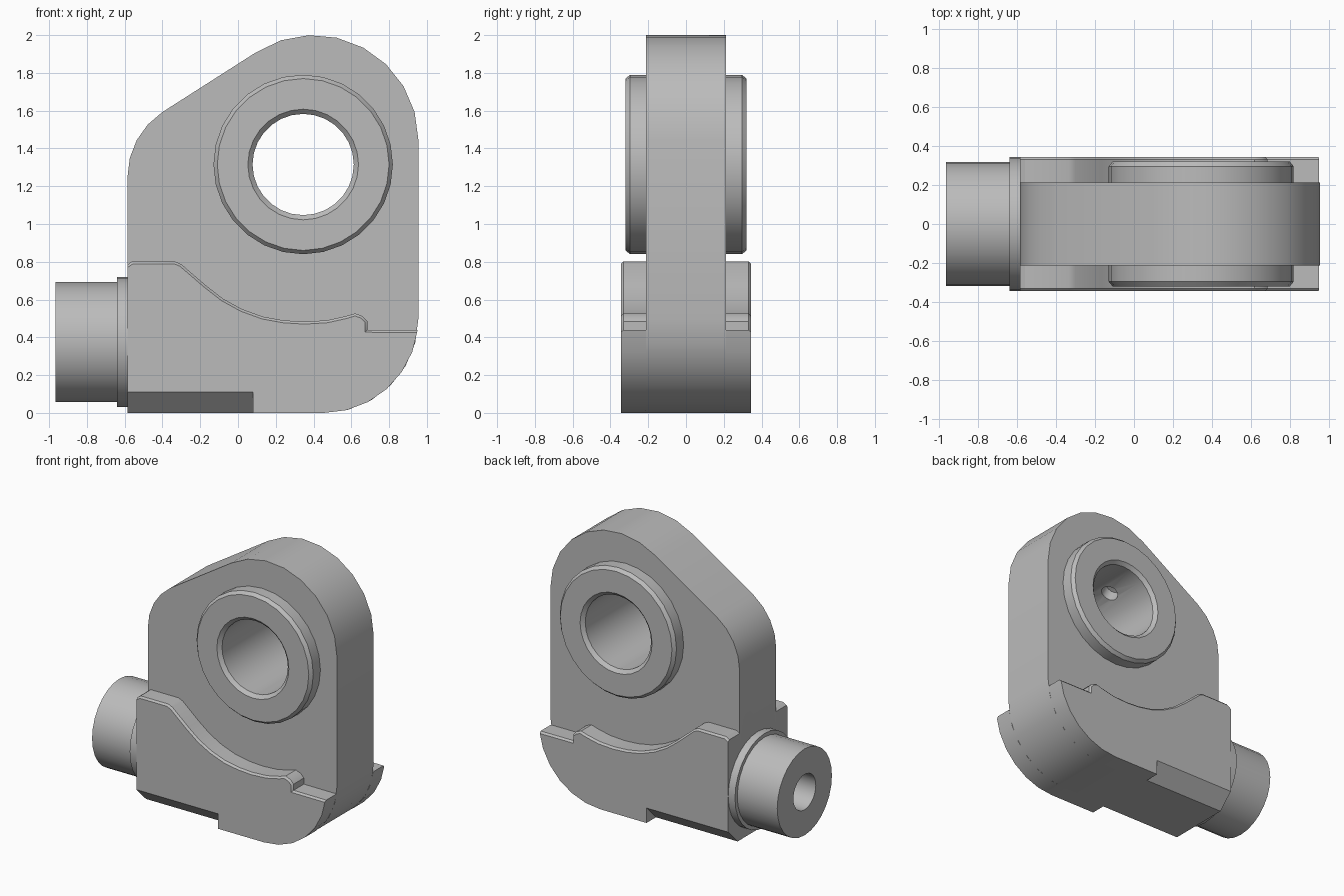
import bpy, bmesh
from math import radians, cos, sin, pi
from mathutils import Matrix, Vector

cube = bpy.data.objects.get("Cube")
if cube:
    bpy.data.objects.remove(cube, do_unlink=True)

steel = bpy.data.materials.new("steel grey")
steel.use_nodes = True
steel.diffuse_color = (0.5, 0.5, 0.5, 1)
steel.node_tree.nodes["Principled BSDF"].inputs["Base Color"].default_value = (0.5, 0.5, 0.5, 1)


def make(name, bm):
    bmesh.ops.recalc_face_normals(bm, faces=bm.faces)
    me = bpy.data.meshes.new(name)
    bm.to_mesh(me)
    bm.free()
    me.materials.append(steel)
    ob = bpy.data.objects.new(name, me)
    bpy.context.collection.objects.link(ob)
    return ob


def prism(points, start, end):
    """Extrude points given as (x, z) along y."""
    bm = bmesh.new()
    face = bm.faces.new([bm.verts.new((x, start, z)) for x, z in points])
    out = bmesh.ops.extrude_face_region(bm, geom=[face])["geom"]
    moved = [v for v in out if isinstance(v, bmesh.types.BMVert)]
    bmesh.ops.translate(bm, verts=moved, vec=(0, end - start, 0))
    return bm


def lathe(name, profile, centre, axis, sides):
    """Spin a closed (radius, distance) profile around an axis."""
    bm = bmesh.new()
    turn = Vector((0, 0, 1)).rotation_difference(Vector(axis)).to_matrix()
    rings = []
    for i in range(sides):
        a = 2 * pi * i / sides
        rings.append([bm.verts.new(turn @ Vector((r * cos(a), r * sin(a), d)) + Vector(centre))
                      for r, d in profile])
    n = len(profile)
    for i in range(sides):
        here, there = rings[i], rings[(i + 1) % sides]
        for j in range(n):
            k = (j + 1) % n
            bm.faces.new((here[j], here[k], there[k], there[j]))
    return make(name, bm)


def cylinder(name, start, end, radius, sides):
    a, b = Vector(start), Vector(end)
    bm = bmesh.new()
    turn = Vector((0, 0, 1)).rotation_difference(b - a).to_matrix().to_4x4()
    bmesh.ops.create_cone(bm, cap_ends=True, segments=sides, radius1=radius, radius2=radius,
                          depth=(b - a).length, matrix=Matrix.Translation((a + b) / 2) @ turn)
    return make(name, bm)


def activate(ob):
    bpy.ops.object.select_all(action="DESELECT")
    ob.select_set(True)
    bpy.context.view_layer.objects.active = ob


def cut(ob, cutter):
    mod = ob.modifiers.new("cut", "BOOLEAN")
    mod.operation, mod.solver, mod.object = "DIFFERENCE", "EXACT", cutter
    activate(ob)
    bpy.ops.object.modifier_apply(modifier=mod.name)
    bpy.data.objects.remove(cutter, do_unlink=True)


def arc(cx, cz, r, first, last, steps):
    angles = [radians(first + (last - first) * i / steps) for i in range(steps + 1)]
    return [(cx + r * cos(a), cz + r * sin(a)) for a in angles]


LEFT, HALF, OUTER = -0.585, 0.213, 0.345
EYE = (0.345, 0, 1.315)

# Central plate
outline = ([(LEFT, 0)] + arc(0.455, 0.5, 0.5, -90, 0, 6)
           + arc(0.4, 1.445, 0.555, 0, 123.5, 8)
           + arc(-0.175, 1.25, 0.41, 123.5, 180, 4))
plate = make("central_plate", prism(outline, -HALF, HALF))
cut(plate, cylinder("eye_cutter", (EYE[0], -1, EYE[2]), (EYE[0], 1, EYE[2]), 0.35, 28))
cut(plate, cylinder("port_cutter", (-0.8, 0, 0.375), (-0.25, 0, 0.375), 0.13, 20))

# Eye bushing with chamfered rims and a blind oil hole
half_rim = [(0.293, 0.32), (0.455, 0.32), (0.475, 0.296)]
bushing = lathe("eye_bushing",
                half_rim + [(r, -d) for r, d in reversed(half_rim)]
                + [(0.268, -0.296), (0.268, 0.296)], EYE, (0, 1, 0), 28)
oil = Vector((cos(radians(118)), 0, sin(radians(118))))
cut(bushing, cylinder("oil_cutter", Vector(EYE) + oil * 0.15, Vector(EYE) + oil * 0.43, 0.06, 16))

# Lower cheeks, one per side, with a wavy softened top edge
crest = [(0.685, 0.44), (0.685, 0.485), (0.66, 0.512), (0.62, 0.527), (0.57, 0.512),
         (0.47, 0.49), (0.35, 0.483), (0.24, 0.49), (0.13, 0.51), (0.02, 0.55),
         (-0.08, 0.605), (-0.17, 0.675), (-0.3, 0.787), (-0.335, 0.802),
         (-0.56, 0.802), (LEFT, 0.785)]
bm = prism([(LEFT, 0)] + arc(0.455, 0.5, 0.5, -90, -7, 6) + crest, -OUTER, -HALF)
rim = [e for e in bm.edges
       if all(v.co.y < -OUTER + 0.001 and v.co.z > 0.43 for v in e.verts)]
bmesh.ops.bevel(bm, geom=rim, offset=0.013, segments=1, affect="EDGES")
cheeks = make("lower_cheeks", bm)

# Sloped relief under the rear half of each cheek
bm = bmesh.new()
corners = [(-OUTER - 0.05, -0.05), (-OUTER + 0.16, -0.05), (-OUTER - 0.05, 0.16)]
wedge = bm.faces.new([bm.verts.new((-0.8, y, z)) for y, z in corners])
out = bmesh.ops.extrude_face_region(bm, geom=[wedge])["geom"]
bmesh.ops.translate(bm, verts=[v for v in out if isinstance(v, bmesh.types.BMVert)],
                    vec=(0.88, 0, 0))
cut(cheeks, make("relief_cutter", bm))
mirror = cheeks.modifiers.new("mirror", "MIRROR")
mirror.use_axis = (False, True, False)
activate(cheeks)
bpy.ops.object.modifier_apply(modifier=mirror.name)

# Hollow side stub with collar
stub = lathe("side_stub", [(0.13, -0.965), (0.318, -0.965), (0.318, -0.64),
                           (0.345, -0.64), (0.345, -0.58), (0.13, -0.58)],
             (0, 0, 0.375), (1, 0, 0), 28)

for ob in (plate, bushing, cheeks, stub):
    activate(ob)
    bpy.ops.object.shade_smooth_by_angle(angle=radians(30))
